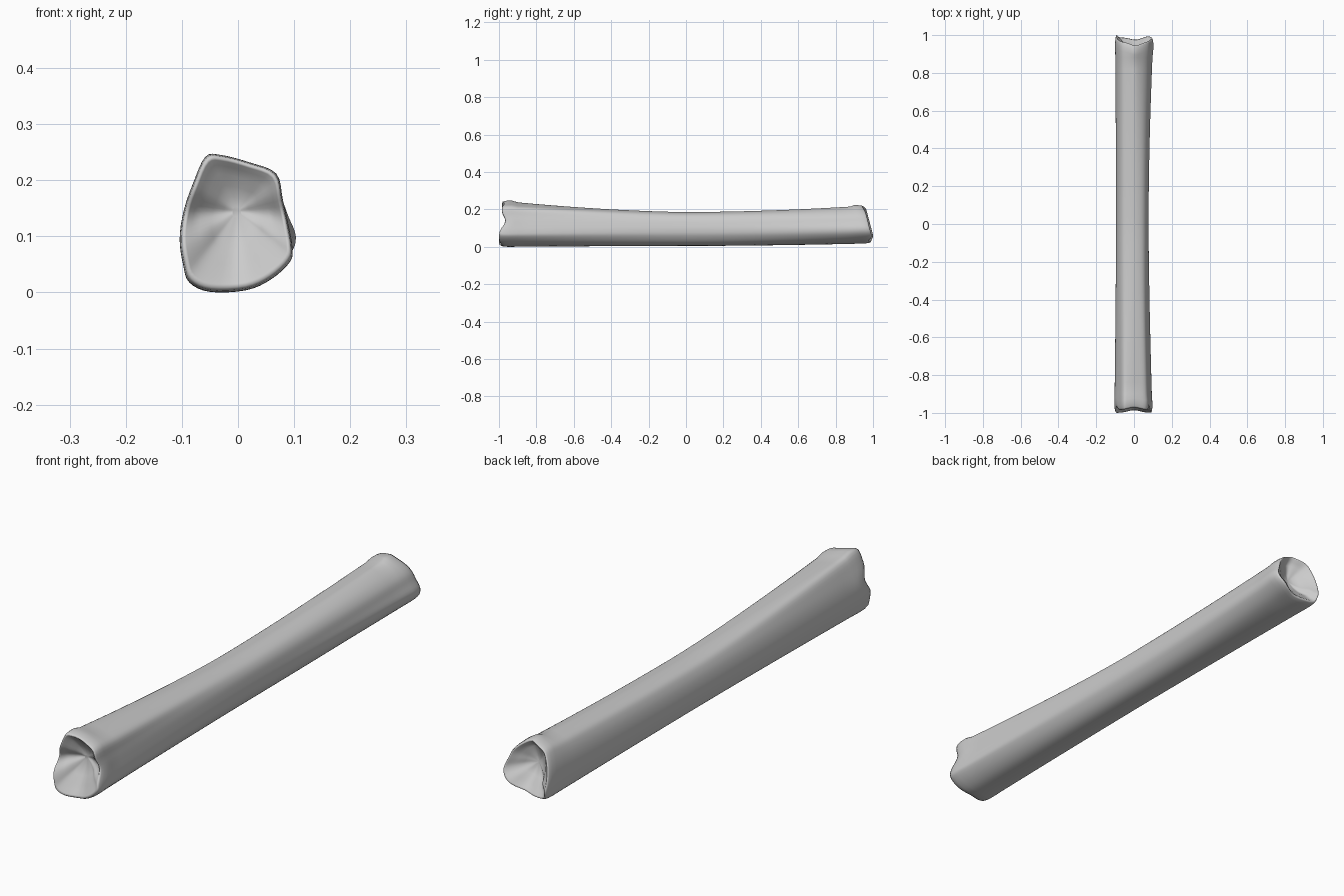
import bpy, bmesh, math
from mathutils import Vector

if "Cube" in bpy.data.objects:
    bpy.data.objects.remove(bpy.data.objects["Cube"])

# Matching cross-sections (x, z), clockwise from the upper left corner
FRONT = [(-.058, .242), (-.03, .245), (.02, .232), (.068, .212), (.08, .165), (.09, .12),
         (.097, .08), (.093, .055), (.06, .024), (.015, .004), (-.05, .001), (-.087, .018),
         (-.098, .05), (-.104, .095), (-.097, .145), (-.08, .195)]
MIDDLE = [(-.058, .176), (-.02, .185), (.012, .184), (.045, .172), (.064, .15), (.073, .12),
          (.077, .09), (.072, .06), (.048, .026), (.012, .008), (-.045, .006), (-.078, .022),
          (-.09, .05), (-.095, .085), (-.09, .12), (-.078, .152)]
BACK = [(-.062, .204), (-.025, .217), (.005, .222), (.045, .2), (.075, .17), (.09, .135),
        (.103, .1), (.094, .07), (.06, .042), (.012, .026), (-.045, .018), (-.086, .024),
        (-.097, .055), (-.1, .095), (-.094, .14), (-.08, .18)]
SUB = 4


def smooth_loop(pts):
    """Closed Catmull-Rom curve through the section points."""
    p = [Vector(q) for q in pts]
    n, out = len(p), []
    for i in range(n):
        a, b, c, d = p[i - 1], p[i], p[(i + 1) % n], p[(i + 2) % n]
        for k in range(SUB):
            t = k / SUB
            out.append(.5 * (2 * b + (c - a) * t + (2 * a - 5 * b + 4 * c - d) * t * t
                             + (3 * b - a - 3 * c + d) * t ** 3))
    return out


F, M, B = (smooth_loop(s) for s in (FRONT, MIDDLE, BACK))


def section(y):
    end, w = (F, (-y) ** 1.5) if y < 0 else (B, y ** 1.8)
    return [m.lerp(e, w) for m, e in zip(M, end)]


def bump(v, centre, width):
    return math.exp(-((v - centre) / width) ** 2)


def front_rim(x, z):
    return (-1 + .032 * bump(z, .135, .04) + .014 * bump(x, 0, .05)
            + .014 * max(0, min(1, (z - .13) / .08)))


def back_rim(x, z):
    return (1 - .04 * max(0, z - .06) / .16 - .02 * max(0, .05 - z) / .03 * .6
            - .014 * bump(x, .01, .04) - .008 * max(0, x) / .1)


bm = bmesh.new()
rings = []


def add_ring(points):
    rings.append([bm.verts.new(p) for p in points])


def end_rings(outline, rim, centre, depth, sign):
    """Rounded lip followed by a hollow; returns rings from outside inward."""
    c = Vector(centre)
    result = []
    for scale, back in ((1, .05), (.995, .025), (.975, .008), (.94, 0), (.89, .003),
                        (.8, .014), (.65, .4 * depth), (.45, .72 * depth),
                        (.25, .92 * depth), (.08, depth)):
        ring = []
        for p in outline:
            q = c + (p - c) * scale
            ring.append((q.x, rim(p.x, p.y) - sign * back, q.y))
        if scale < .6:
            mean = sum(v[1] for v in ring) / len(ring)
            ring = [(x, mean + (y - mean) * scale, z) for x, y, z in ring]
        result.append(ring)
    return result


# Hollow front end, long waisted shaft, hollow back end
for r in reversed(end_rings(F, front_rim, (-.002, .145), .06, -1)):
    add_ring(r)
for i in range(31):
    y = -.9 + 1.78 * i / 30
    add_ring([(p.x, y, p.y) for p in section(y)])
for r in end_rings(B, back_rim, (-.008, .125), .06, 1):
    add_ring(r)

n = len(F)
for a, b in zip(rings, rings[1:]):
    for i in range(n):
        j = (i + 1) % n
        bm.faces.new((a[i], a[j], b[j], b[i]))
bm.faces.new(rings[0])
bm.faces.new(rings[-1])
bmesh.ops.recalc_face_normals(bm, faces=bm.faces)
for f in bm.faces:
    f.smooth = True

mesh = bpy.data.meshes.new("bone_shaft")
bm.to_mesh(mesh)
bm.free()
bone = bpy.data.objects.new("bone_shaft", mesh)
bpy.context.collection.objects.link(bone)
